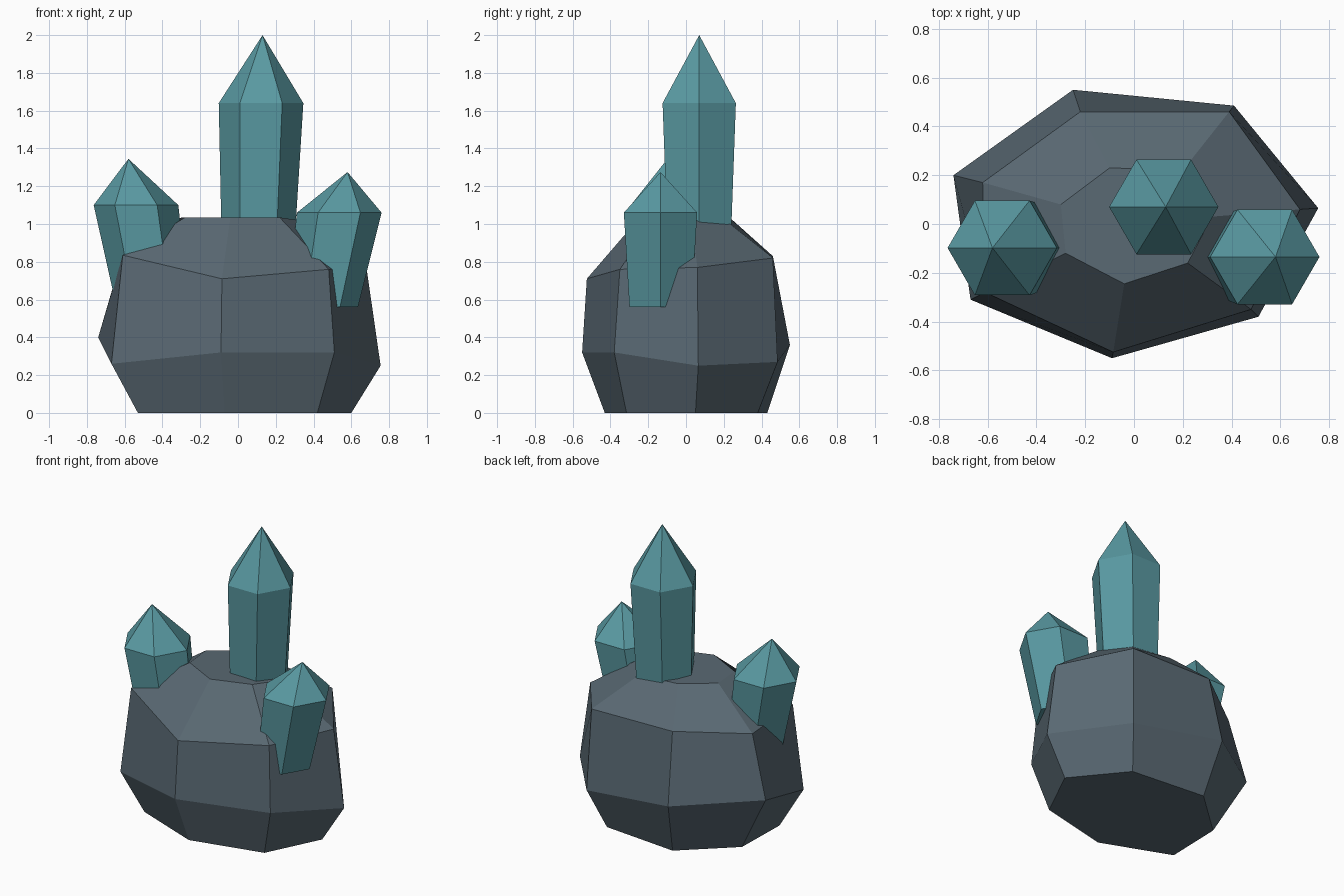
import bpy, bmesh
from math import cos, sin, pi

if "Cube" in bpy.data.objects:
    bpy.data.objects.remove(bpy.data.objects["Cube"])


def material(name, color):
    m = bpy.data.materials.new(name)
    m.diffuse_color = color
    m.use_nodes = True
    m.node_tree.nodes["Principled BSDF"].inputs["Base Color"].default_value = m.diffuse_color
    return m


def loft(name, rings, mat, tip=None):
    """Flat-faced solid through equal-length rings, capped or ending in a tip."""
    bm = bmesh.new()
    loops = [[bm.verts.new(p) for p in ring] for ring in rings]
    n = len(loops[0])
    for a, b in zip(loops, loops[1:]):
        for i in range(n):
            j = (i + 1) % n
            bm.faces.new((a[i], a[j], b[j], b[i]))
    bm.faces.new(loops[0][::-1])
    if tip:
        t = bm.verts.new(tip)
        for i in range(n):
            bm.faces.new((loops[-1][i], loops[-1][(i + 1) % n], t))
    else:
        bm.faces.new(loops[-1])
    bmesh.ops.recalc_face_normals(bm, faces=bm.faces)
    mesh = bpy.data.meshes.new(name)
    bm.to_mesh(mesh)
    bm.free()
    mesh.materials.append(mat)
    ob = bpy.data.objects.new(name, mesh)
    bpy.context.collection.objects.link(ob)
    return ob


def hexagon(x, y, z, r):
    return [(x + r * cos(i * pi / 3), y + r * sin(i * pi / 3), z) for i in range(6)]


def crystal(name, base, shoulder, tip, mat):
    """Leaning six-sided prism, wider at the shoulder, with a pointed end."""
    loft(name, [hexagon(*base, 0.19), hexagon(*shoulder, 0.224)], mat, tip)


stone = material("stone", (0.10, 0.14, 0.17, 1))
teal = material("teal_crystal", (0.10, 0.32, 0.36, 1))

# Rock: four irregular seven-sided rings
loft("rock", [
    [(-0.07, -0.43, 0), (0.42, -0.315, 0), (0.60, 0.05, 0), (0.33, 0.38, 0),
     (-0.20, 0.43, 0), (-0.52, 0.14, 0), (-0.53, -0.25, 0)],
    [(-0.09, -0.55, 0.32), (0.51, -0.38, 0.32), (0.755, 0.065, 0.25), (0.41, 0.485, 0.27),
     (-0.25, 0.55, 0.36), (-0.74, 0.20, 0.40), (-0.67, -0.31, 0.26)],
    [(-0.085, -0.525, 0.71), (0.48, -0.35, 0.76), (0.68, 0.06, 0.77), (0.39, 0.46, 0.82),
     (-0.22, 0.46, 0.83), (-0.62, 0.17, 0.81), (-0.61, -0.28, 0.835)],
    [(-0.04, -0.245, 1.035), (0.22, -0.16, 1.035), (0.32, 0.03, 1.02), (0.20, 0.22, 1.01),
     (-0.10, 0.23, 1.035), (-0.30, 0.08, 1.035), (-0.28, -0.12, 1.035)],
], stone)

# Crystals: base centre, shoulder centre, tip
crystal("main_crystal", (0.105, 0.07, 0.83), (0.122, 0.07, 1.64), (0.13, 0.07, 2.0), teal)
crystal("left_crystal", (-0.44, -0.098, 0.50), (-0.54, -0.098, 1.10), (-0.58, -0.098, 1.345), teal)
crystal("right_crystal", (0.445, -0.135, 0.56), (0.536, -0.135, 1.06), (0.58, -0.135, 1.275), teal)
